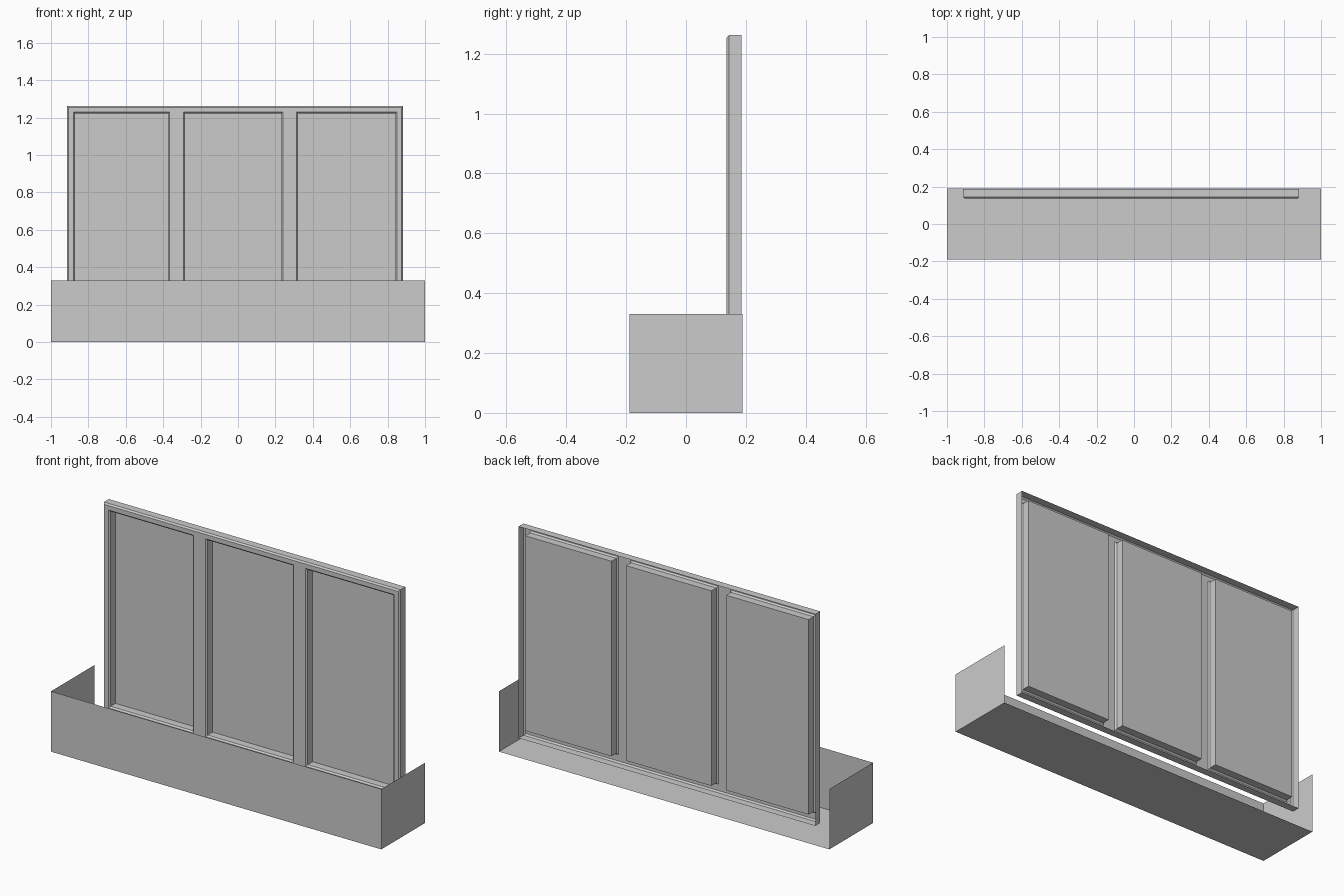
import bpy, bmesh

if "Cube" in bpy.data.objects:
    bpy.data.objects.remove(bpy.data.objects["Cube"])

def make_object(name, bm):
    bmesh.ops.remove_doubles(bm, verts=bm.verts, dist=0.0005)
    me = bpy.data.meshes.new(name)
    bm.to_mesh(me)
    bm.free()
    ob = bpy.data.objects.new(name, me)
    bpy.context.collection.objects.link(ob)
    return ob

def quad(bm, pts):
    return bm.faces.new([bm.verts.new(p) for p in pts])

def rect(x0, x1, z0, z1, y, inset=0.0):
    """Corners of an upright rectangle, counter-clockwise seen from the front."""
    return [(x0 + inset, y, z0 + inset), (x1 - inset, y, z0 + inset),
            (x1 - inset, y, z1 - inset), (x0 + inset, y, z1 - inset)]

def band(bm, a, b):
    """Strip of four faces joining rectangle a to rectangle b."""
    for i in range(4):
        j = (i + 1) % 4
        quad(bm, [a[i], a[j], b[j], b[i]])

# Planter trough: thin sheet box, open at the top and back
bm = bmesh.new()
W, D, H = 1.0, 0.189, 0.33
quad(bm, [(-W, -D, 0), (-W, D, 0), (W, D, 0), (W, -D, 0)])
quad(bm, [(-W, -D, 0), (W, -D, 0), (W, -D, H), (-W, -D, H)])
quad(bm, [(W, -D, 0), (W, D, 0), (W, D, H), (W, -D, H)])
quad(bm, [(-W, D, 0), (-W, -D, 0), (-W, -D, H), (-W, D, H)])
make_object("planter_trough", bm)

# Window frame: hollow-backed sheet with three recessed panes
bm = bmesh.new()
C = 0.008                      # chamfer
YF, YB = 0.136, 0.186          # front and back planes
xs = [-0.905, -0.88, -0.366, -0.292, 0.24, 0.313, 0.85, 0.875]
zs = [0.112, 0.147, 1.23, 1.254]
for i in range(len(xs) - 1):
    for k in range(len(zs) - 1):
        cell = (xs[i], xs[i + 1], zs[k], zs[k + 1])
        front = rect(*cell, YF)
        if k == 1 and i % 2 == 1:
            # pane: chamfered lip, straight reveal, flat back
            lip = rect(*cell, YF + C, C)
            back = rect(*cell, YB, C)
            band(bm, front, lip)
            band(bm, lip, back)
            quad(bm, back)
        else:
            quad(bm, front)

# Outer chamfer and side flange
outer = (xs[0], xs[-1], zs[0], zs[-1])
edge = rect(*outer, YF + C, -C)
band(bm, edge, rect(*outer, YF))
band(bm, rect(*outer, YB, -C), edge)
make_object("window_frame", bm)
